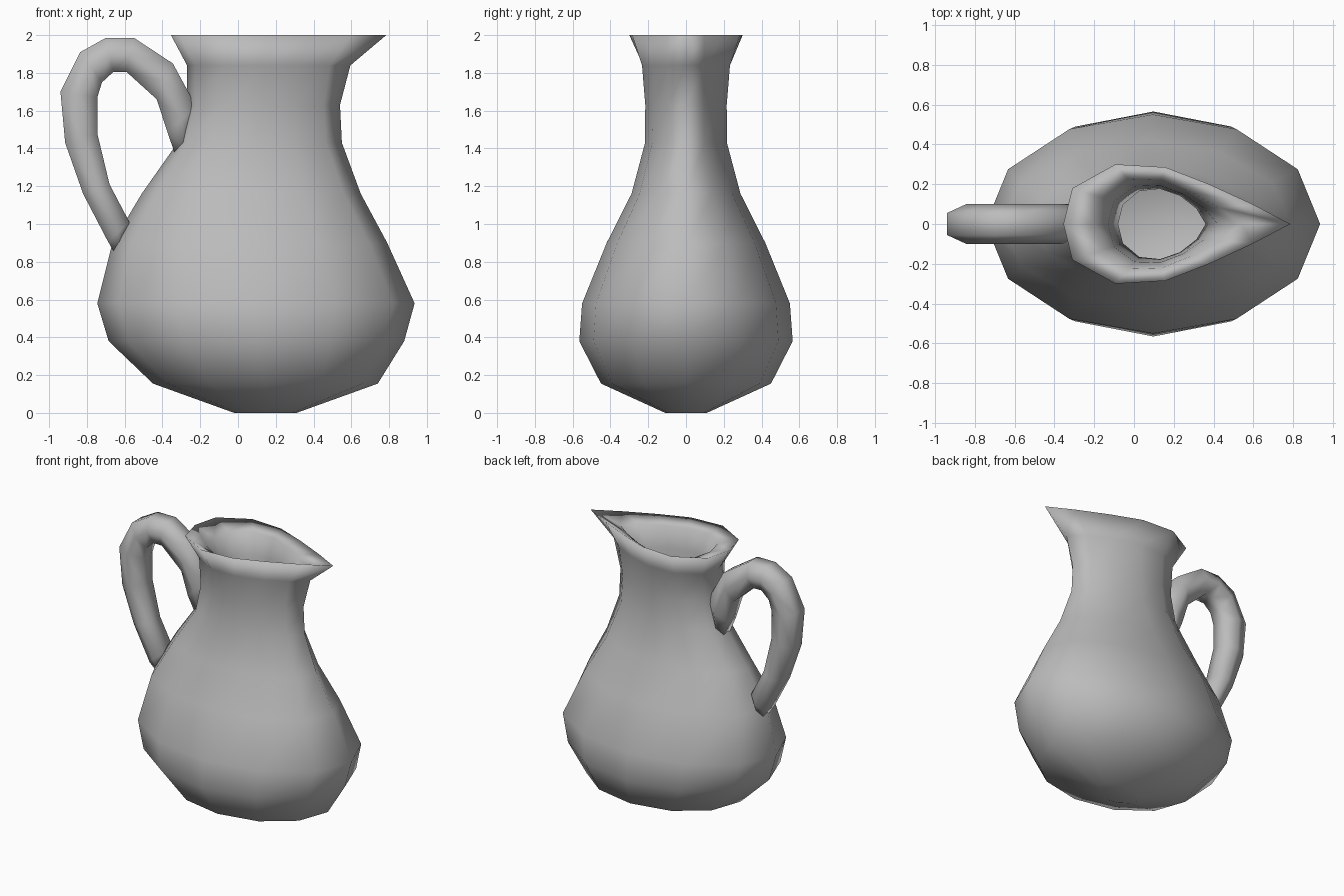
import bpy, bmesh, math
from mathutils import Vector

cube = bpy.data.objects.get("Cube")
if cube:
    bpy.data.objects.remove(cube, do_unlink=True)

clay = bpy.data.materials.new("grey clay")
clay.use_nodes = True
clay.diffuse_color = (0.5, 0.5, 0.5, 1)
clay.node_tree.nodes["Principled BSDF"].inputs["Base Color"].default_value = (0.5, 0.5, 0.5, 1)

# Half outline of the pointed mouth, from spout tip to handle side
SPOUT = [(1, 0), (.67, .33), (.28, .67), (-.1, .95), (-.54, 1), (-.92, .6), (-1, 0)]


def jug_ring(z, left, right, depth, pointed):
    """Twelve-sided ring that blends from an ellipse to the spout outline."""
    ring = []
    for i in range(12):
        a = math.tau * i / 12
        u, v = SPOUT[min(i, 12 - i)]
        v = v if i <= 6 else -v
        u = math.cos(a) * (1 - pointed) + u * pointed
        v = math.sin(a) * (1 - pointed) + v * pointed
        ring.append(Vector(((left + right) / 2 + u * (right - left) / 2, v * depth, z)))
    return ring


def loft(name, rings):
    """Skin a list of rings, cap both ends and shade smooth."""
    bm = bmesh.new()
    loops = [[bm.verts.new(p) for p in ring] for ring in rings]
    n = len(loops[0])
    for a, b in zip(loops, loops[1:]):
        for i in range(n):
            j = (i + 1) % n
            bm.faces.new((a[i], a[j], b[j], b[i]))
    bm.faces.new(loops[0][::-1])
    bm.faces.new(loops[-1])
    bmesh.ops.recalc_face_normals(bm, faces=bm.faces)
    for f in bm.faces:
        f.smooth = True
    mesh = bpy.data.meshes.new(name)
    bm.to_mesh(mesh)
    bm.free()
    mesh.materials.append(clay)
    obj = bpy.data.objects.new(name, mesh)
    bpy.context.collection.objects.link(obj)
    return obj


# Jug body: outside from base to rim, then down the inside to the floor
# (height, left, right, half depth, spout blend)
outside = [
    (0, -.02, .31, .11, 0),
    (.155, -.45, .74, .45, 0),
    (.38, -.685, .88, .565, 0),
    (.58, -.745, .935, .55, 0),
    (.9, -.665, .79, .42, 0),
    (1.16, -.51, .65, .29, .1),
    (1.43, -.32, .55, .22, .3),
    (1.63, -.27, .54, .22, .4),
    (1.84, -.27, .595, .24, .6),
    (2, -.355, .785, .30, 1),
]
inside = [
    (1.95, -.2, .54, .23, .85),
    (1.8, -.13, .42, .2, .6),
    (1.5, -.08, .36, .18, .4),
    (1.16, -.36, .5, .22, .1),
    (.6, -.63, .82, .47, 0),
    (.25, -.45, .68, .42, 0),
    (.1, -.1, .4, .2, 0),
]
loft("jug_body", [jug_ring(*row) for row in outside + inside])

# Handle: outer and inner edge points, from neck to belly
edges = [
    ((-.25, 1.45), (-.33, 1.36)),
    ((-.22, 1.62), (-.375, 1.49)),
    ((-.345, 1.85), (-.43, 1.66)),
    ((-.55, 1.985), (-.59, 1.805)),
    ((-.70, 1.985), (-.66, 1.805)),
    ((-.835, 1.91), (-.72, 1.75)),
    ((-.94, 1.70), (-.745, 1.67)),
    ((-.915, 1.43), (-.745, 1.48)),
    ((-.82, 1.16), (-.68, 1.21)),
    ((-.69, .91), (-.575, 1.01)),
    ((-.655, .85), (-.60, .92)),
]
HEX = [(1, .55), (1, -.55), (0, -1), (-1, -.55), (-1, .55), (0, 1)]
handle_rings = []
for k, (outer, inner) in enumerate(edges):
    o, i = Vector((outer[0], 0, outer[1])), Vector((inner[0], 0, inner[1]))
    width = .06 if k in (0, len(edges) - 1) else .1
    handle_rings.append([(o + i) / 2 + (o - i) / 2 * u + Vector((0, v * width, 0)) for u, v in HEX])
loft("handle", handle_rings)
